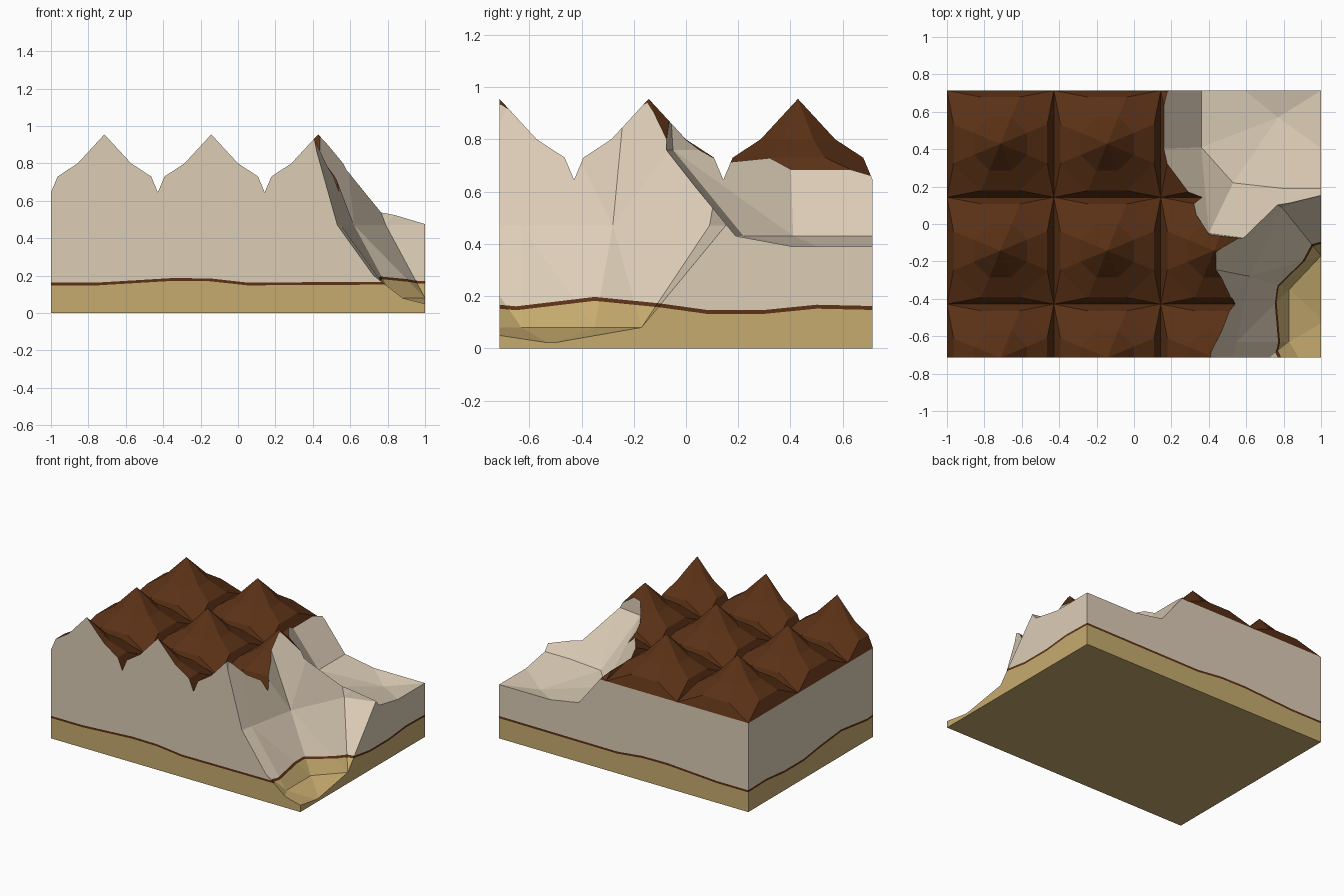
import bpy, bmesh, math
from mathutils import Vector

if "Cube" in bpy.data.objects:
    bpy.data.objects.remove(bpy.data.objects["Cube"])

T = 2 / 3.5            # spacing of the cream peaks
HY = T * 1.25          # half depth of the slice


def material(name, col):
    m = bpy.data.materials.new(name)
    m.diffuse_color = (*col, 1)
    m.use_nodes = True
    m.node_tree.nodes["Principled BSDF"].inputs["Base Color"].default_value = m.diffuse_color
    return m


cream = material("cream", (0.72, 0.61, 0.47))
cocoa = material("cocoa", (0.105, 0.031, 0.008))
biscuit = material("biscuit", (0.57, 0.41, 0.16))
MATS = [cream, cocoa, biscuit]


def add_object(name, bm, mats=()):
    me = bpy.data.meshes.new(name)
    bm.to_mesh(me)
    ob = bpy.data.objects.new(name, me)
    bpy.context.collection.objects.link(ob)
    for m in mats:
        me.materials.append(m)
    return ob


def cut(bm, co, no, clear=False):
    bmesh.ops.bisect_plane(bm, geom=bm.verts[:] + bm.edges[:] + bm.faces[:], dist=1e-5,
                           plane_co=co, plane_no=no, clear_outer=clear)


# one piped peak: two octagon rings and a tip on a square tile
def peak(bm, cx, cy):
    def ring(apothem, z):
        r = apothem / math.cos(math.pi / 8)
        return [bm.verts.new((cx + r * math.cos(a), cy + r * math.sin(a), z))
                for a in [math.pi / 8 + k * math.pi / 4 for k in range(8)]]
    h = T / 2
    sq = [bm.verts.new((cx + a * h, cy + b * h, 0.645)) for a, b in ((1, 1), (-1, 1), (-1, -1), (1, -1))]
    outer, inner = ring(0.25, 0.73), ring(0.143, 0.80)
    tip = bm.verts.new((cx, cy, 0.955))
    for k in range(8):
        n = (k + 1) % 8
        bm.faces.new((outer[k], outer[n], inner[n], inner[k]))
        bm.faces.new((inner[k], inner[n], tip))
    for k in range(4):
        a, b, c = outer[2 * k], outer[2 * k + 1], outer[(2 * k + 2) % 8]
        bm.faces.new((sq[k], b, a))
        bm.faces.new((sq[k], sq[(k + 1) % 4], c, b))


# slice body: peaks on top, trimmed at front and right, walls drawn down to the base
bm = bmesh.new()
for i in range(4):
    for j in range(3):
        peak(bm, -1 + T * (i + 0.5), HY - T * (j + 0.5))
bmesh.ops.remove_doubles(bm, verts=bm.verts[:], dist=1e-4)
cut(bm, (1, 0, 0), (1, 0, 0), True)
cut(bm, (0, -HY, 0), (0, -1, 0), True)
for f in bm.faces:
    f.material_index = 1
rim = [e for e in bm.edges if e.is_boundary]
res = bmesh.ops.extrude_edge_only(bm, edges=rim)["geom"]
for g in res:
    if isinstance(g, bmesh.types.BMVert):
        g.co.z = 0
    elif isinstance(g, bmesh.types.BMFace):
        g.material_index = 0
low = bmesh.ops.holes_fill(bm, edges=[e for e in bm.edges if e.is_boundary], sides=0)
for f in low["faces"]:
    f.material_index = 0
bmesh.ops.recalc_face_normals(bm, faces=bm.faces[:])
body = add_object("slice_body", bm, MATS)
bm.free()


# bite cutter: rings lofted from a bottom point
def bite(name, bottom, rings):
    bm = bmesh.new()
    rows = [[bm.verts.new((x, y, z)) for x, y in pts] for z, pts in rings]
    base = bm.verts.new(bottom)
    n = len(rows[0])
    for k in range(n):
        m = (k + 1) % n
        bm.faces.new((base, rows[0][k], rows[0][m]))
        for a, b in zip(rows, rows[1:]):
            bm.faces.new((a[k], a[m], b[m], b[k]))
    bm.faces.new(rows[-1])
    bmesh.ops.triangulate(bm, faces=bm.faces[:])
    bmesh.ops.recalc_face_normals(bm, faces=bm.faces[:])
    ob = add_object(name, bm, MATS[:1])
    ob.hide_render = True
    bm.free()
    return ob


front_bite = bite("front_bite_cutter", (1.02, -0.52, 0.015), [
    (0.08, [(0.99, -0.9), (0.83, -0.63), (0.83, -0.35), (1.0, -0.17), (1.3, -0.17), (1.3, -0.9)]),
    (0.47, [(0.49, -0.9), (0.55, -0.63), (0.62, -0.28), (0.79, 0.09), (1.3, 0.24), (1.3, -0.9)]),
    (1.1, [(0.37, -0.9), (0.38, -0.6), (0.314, -0.22), (0.56, 0.2), (1.3, 0.35), (1.3, -0.9)])])
back_bite = bite("back_bite_cutter", (0.77, 0.57, 0.36), [
    (0.43, [(0.36, 0.9), (0.36, 0.41), (0.53, 0.22), (0.8, 0.19), (1.3, 0.19), (1.3, 0.9)]),
    (0.76, [(0.10, 0.9), (0.10, 0.40), (0.40, -0.05), (0.62, -0.08), (1.3, -0.08), (1.3, 0.9)]),
    (1.1, [(-0.15, 0.9), (-0.15, 0.4), (0.41, -0.07), (0.64, -0.1), (1.3, -0.1), (1.3, 0.9)])])
for c in (front_bite, back_bite):
    mod = body.modifiers.new("bite", "BOOLEAN")
    mod.operation, mod.solver, mod.object = "DIFFERENCE", "EXACT", c
bpy.context.view_layer.update()
bm = bmesh.new()
bm.from_mesh(body.evaluated_get(bpy.context.evaluated_depsgraph_get()).to_mesh())
for o in (body, front_bite, back_bite):
    bpy.data.objects.remove(o)

# wavy layer line: height = fx(x) + fy(y)
FX = [(-1, .148), (-.75, .148), (-.35, .172), (-.15, .170), (.05, .148), (.8, .152), (1, .152)]
FY = [(-HY, 0), (-.65, -.006), (-.35, .03), (-.1, .005), (.08, -.02), (.3, -.02), (.5, 0), (HY, -.005)]


def lerp(tab, t):
    t = min(max(t, tab[0][0]), tab[-1][0])
    for (a, u), (b, v) in zip(tab, tab[1:]):
        if t <= b:
            return u + (v - u) * (t - a) / (b - a)
    return tab[-1][1]


def wave(co):
    return lerp(FX, co.x) + lerp(FY, co.y)


for x, _ in FX[1:-1]:
    cut(bm, (x, 0, 0), (1, 0, 0))
for y, _ in FY[1:-1]:
    cut(bm, (0, y, 0), (0, 1, 0))
for v in bm.verts:
    v.co.z -= wave(v.co)
for z in (0, 0.015):
    cut(bm, (0, 0, z), (0, 0, 1))
part = {}
for f in bm.faces:
    z = f.calc_center_median().z
    f.material_index = 2 if z < 0 else 1 if z < 0.015 else f.material_index
    f.smooth = False
    part[f.index] = 0
layer = bm.faces.layers.int.new("part")
for f in bm.faces:
    z = f.calc_center_median().z
    f[layer] = 0 if z < 0 else 1 if z < 0.015 else 2 if f.material_index == 0 else 3
for v in bm.verts:
    v.co.z += wave(v.co)
bmesh.ops.dissolve_limit(bm, angle_limit=0.01, verts=bm.verts[:], edges=bm.edges[:], delimit={'MATERIAL'})

# split the shell into its layers
for k, (name, m) in enumerate((("biscuit_base", biscuit), ("thin_cocoa_layer", cocoa),
                               ("cream_filling", cream), ("cocoa_peaks", cocoa))):
    b = bm.copy()
    lay = b.faces.layers.int["part"]
    bmesh.ops.delete(b, geom=[f for f in b.faces if f[lay] != k], context='FACES')
    for f in b.faces:
        f.material_index = 0
    add_object(name, b, [m])
    b.free()
bm.free()
